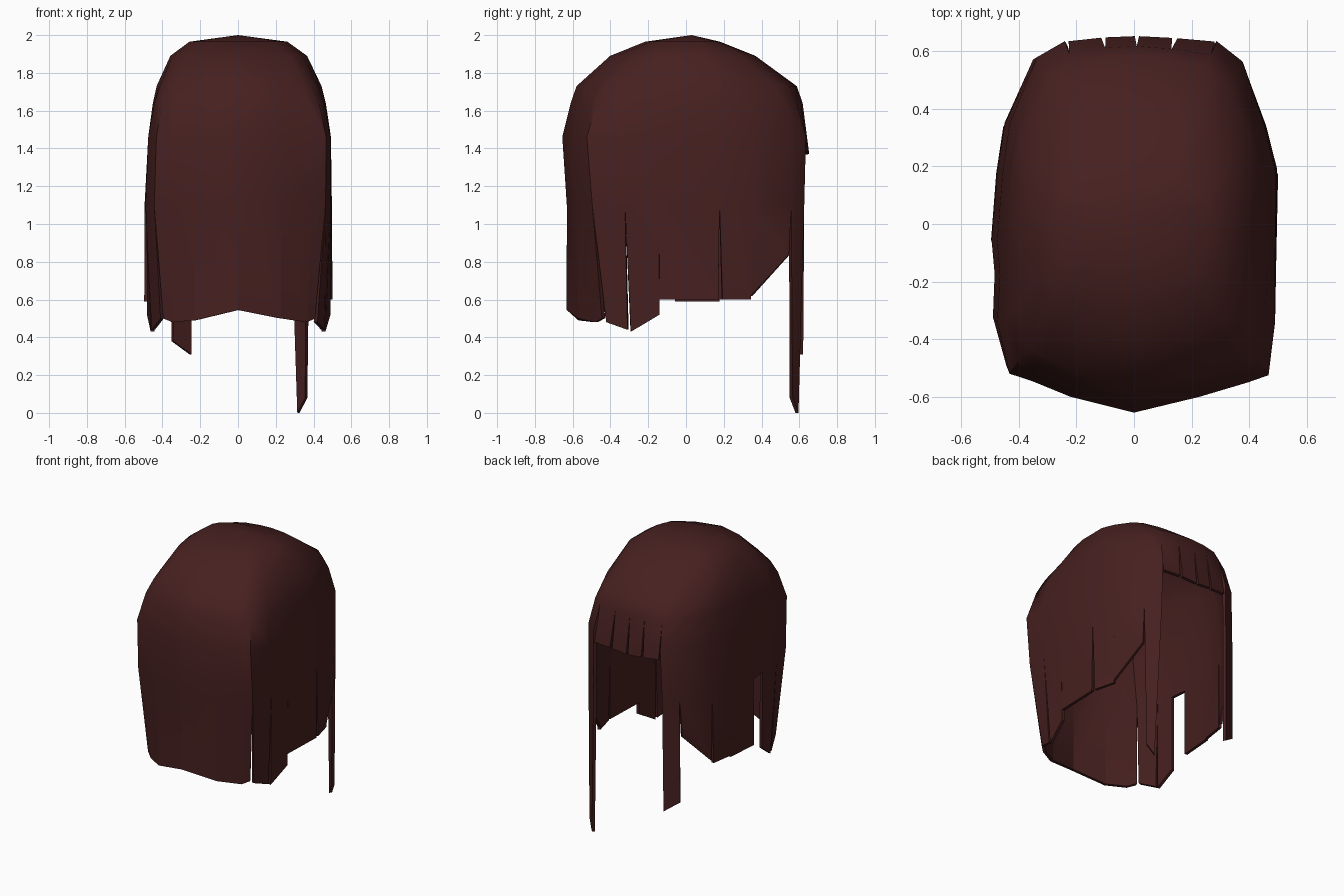
import bpy, bmesh

if "Cube" in bpy.data.objects:
    bpy.data.objects.remove(bpy.data.objects["Cube"])

# Profile rows: z, width scale, rear (-y) scale, face-side (+y) scale, roundness
ROWS = [(1.965, .54, .36, .24, .8), (1.89, .75, .63, .54, .6), (1.73, .9, .89, .89, .35),
        (1.64, .94, .935, .94, .15), (1.46, .99, 1, 1, 0), (1.1, 1, .965, .985, .08),
        (.85, 1, .94, .98, .25), (.5, 1.01, .97, .98, .62), (0, 1, .97, .98, .62)]
RINGS = [1.965, 1.89, 1.73, 1.64, 1.46, 1.1]
CY = .03

# Each strand: start x, y on the widest outline, tip heights, tip insets, kind
STRANDS = [
    # rear centre to right side
    (0, -.655, .545, .50, 0, 0, "long"), (.23, -.60, .50, .48, 0, 0, "long"),
    (.40, -.55, .48, .50, 0, .15, "long"), (.472, -.525, .48, .44, .12, .06, "long"),
    (.495, -.34, .43, .52, .06, 0, "long"), (.495, -.15, .6, .6, 0, .02, "long"),
    (.497, .18, .6, .6, .1, 0, "long"), (.455, .35, .62, .84, 0, .04, "long"),
    (.38, .565, .08, 0, .15, .4, "long"),
    # fringe
    (.29, .635, 1.38, 1.38, .05, .08, "fringe"), (.14, .648, 1.38, 1.37, .06, .06, "fringe"),
    (.01, .655, 1.37, 1.38, .06, .06, "fringe"), (-.11, .65, 1.38, 1.39, .06, .1, "fringe"),
    # left side back to rear centre
    (-.25, .635, .31, .38, .05, 0, "long"), (-.35, .58, .84, .62, .08, .04, "long"),
    (-.45, .35, .6, .6, .04, 0, "long"), (-.475, .18, .59, .59, 0, 0, "long"),
    (-.495, -.06, 1.06, 1.06, 0, 0, "long"), (-.485, -.18, .52, .43, 0, .06, "long"),
    (-.495, -.34, .44, .5, .06, .12, "long"), (-.45, -.52, .50, .48, .12, 0, "long"),
    (-.37, -.545, .48, .49, 0, 0, "long"), (-.23, -.60, .49, .545, 0, 0, "long")]
N = len(STRANDS)


def point(i, z):
    """Position of outline column i at height z."""
    for a, b in zip(ROWS, ROWS[1:]):
        if z >= b[0]:
            t = (a[0] - z) / (a[0] - b[0])
            sx, sr, sf, k = [a[n] + (b[n] - a[n]) * t for n in range(1, 5)]
            break
    x, y = STRANDS[i][:2]
    if x < 0 and z > 1.2:
        sx *= .97
    y -= CY
    # only the rear corners tuck in towards the tips
    if y > 0 and z < 1.4:
        k = 0
    r = ((x / .495) ** 2 + (y / (.685 if y < 0 else .625)) ** 2) ** .5
    f = r ** -k
    return (x * sx * f, CY + y * (sr if y < 0 else sf) * f, z)


bm = bmesh.new()
apex = bm.verts.new((0, CY, 2))
cache = {}


def ring_vert(i, z):
    if (i, z) not in cache:
        cache[i, z] = bm.verts.new(point(i, z))
    return cache[i, z]


def tip(i, j, z, inset):
    a, b = point(i, z), point(j, z)
    return bm.verts.new([p + (q - p) * inset for p, q in zip(a, b)])


# Crown, then each strand hanging separately below the shared rings
for i, (x, y, z0, z1, in0, in1, kind) in enumerate(STRANDS):
    j = (i + 1) % N
    rings = RINGS[:4] if kind == "fringe" else RINGS
    bm.faces.new((apex, ring_vert(i, rings[0]), ring_vert(j, rings[0])))
    for a, b in zip(rings, rings[1:]):
        bm.faces.new((ring_vert(i, a), ring_vert(i, b), ring_vert(j, b), ring_vert(j, a)))
    e = rings[-1]
    bm.faces.new((ring_vert(i, e), tip(i, j, z0, in0), tip(j, i, z1, in1), ring_vert(j, e)))

mesh = bpy.data.meshes.new("hair_shell")
bm.to_mesh(mesh)
bm.free()
hair = bpy.data.objects.new("hair_shell", mesh)
bpy.context.collection.objects.link(hair)

# Dark brown colour
mat = bpy.data.materials.new("dark_red_brown")
mat.diffuse_color = (.062, .0145, .014, 1)
mat.use_nodes = True
mat.node_tree.nodes["Principled BSDF"].inputs["Base Color"].default_value = mat.diffuse_color
mesh.materials.append(mat)

# Thickness and shading
bpy.context.view_layer.objects.active = hair
hair.select_set(True)
solid = hair.modifiers.new("thickness", "SOLIDIFY")
solid.thickness = .02
solid.offset = -1
bpy.ops.object.modifier_apply(modifier=solid.name)
bpy.ops.object.shade_smooth_by_angle(angle=.9)
